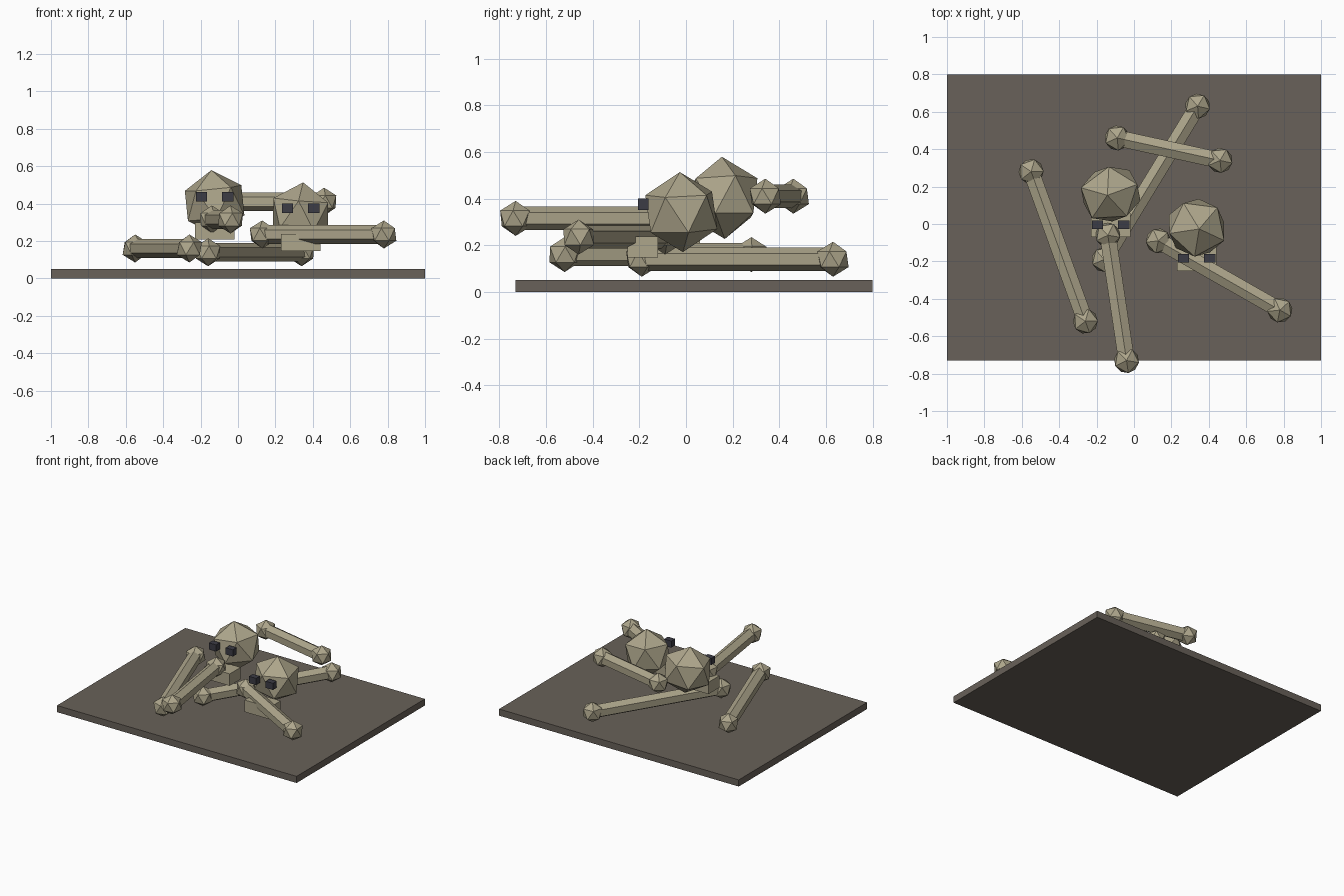
import bpy
from math import atan2, pi, radians
from mathutils import Vector, Matrix

old = bpy.data.objects.get("Cube")
if old:
    bpy.data.objects.remove(old, do_unlink=True)


def material(name, rgb):
    mat = bpy.data.materials.new(name)
    mat.use_nodes = True
    mat.diffuse_color = (*rgb, 1)
    mat.node_tree.nodes["Principled BSDF"].inputs["Base Color"].default_value = (*rgb, 1)
    return mat


BONE = material("old_bone", (0.42, 0.38, 0.26))
STONE = material("dark_stone", (0.14, 0.12, 0.10))
SOCKET = material("socket_black", (0.045, 0.045, 0.06))


def finish(name, mat):
    obj = bpy.context.object
    obj.name = name
    obj.data.materials.append(mat)
    return obj


def box(name, centre, size, mat):
    bpy.ops.mesh.primitive_cube_add(size=1, location=centre)
    obj = finish(name, mat)
    obj.scale = size
    return obj


def ball(name, centre, radii, mat, rotation=(0, 0, 0)):
    bpy.ops.mesh.primitive_ico_sphere_add(subdivisions=1, radius=1, location=centre, rotation=rotation)
    obj = finish(name, mat)
    obj.scale = radii
    return obj


# Long bone: six-sided shaft with a knob at each end
def long_bone(name, start, end, z):
    a, b = Vector((*start, z)), Vector((*end, z))
    along = b - a
    yaw = atan2(along.y, along.x)
    bpy.ops.mesh.primitive_cylinder_add(vertices=6, radius=0.05, depth=along.length)
    shaft = finish(name + "_shaft", BONE)
    # Lay the shaft down with one ridge facing up
    shaft.matrix_world = (Matrix.Translation((a + b) / 2) @ Matrix.Rotation(yaw - pi / 2, 4, "Z")
                          @ Matrix.Rotation(pi / 2, 4, "X"))
    for tag, point in (("start", a), ("end", b)):
        ball(f"{name}_{tag}_knob", point, (0.075,) * 3, BONE, (0, 0, yaw))


# Skull: faceted cranium, block jaw and two dark sockets
def skull(name, centre, radii, tilt, yaw):
    x, y, z = centre
    ball(name + "_cranium", centre, radii, BONE, (0, radians(tilt), radians(yaw)))
    box(name + "_jaw", (x, y - 0.165, z - 0.15), (0.21, 0.13, 0.09), BONE)
    for side, sign in (("right", -1), ("left", 1)):
        box(f"{name}_{side}_socket", (x + sign * 0.07, y - 0.163, z + 0.033),
            (0.06, 0.045, 0.05), SOCKET)


# Ground slab
box("ground_slab", (0, 0.035, 0.025), (2, 1.53, 0.05), STONE)

# Scattered bones
long_bone("west_bone", (-0.55, 0.28), (-0.26, -0.52), 0.16)
long_bone("lower_bone", (-0.16, -0.19), (0.34, 0.63), 0.14)
long_bone("front_bone", (-0.14, -0.06), (-0.04, -0.73), 0.315)
long_bone("back_bone", (-0.09, 0.46), (0.46, 0.34), 0.41)
long_bone("east_bone", (0.13, -0.09), (0.78, -0.46), 0.235)

# Skulls
skull("upper_skull", (-0.125, 0.16, 0.403), (0.18, 0.165, 0.177), -6, 20)
skull("lower_skull", (0.335, -0.02, 0.342), (0.175, 0.17, 0.172), 5, -25)
